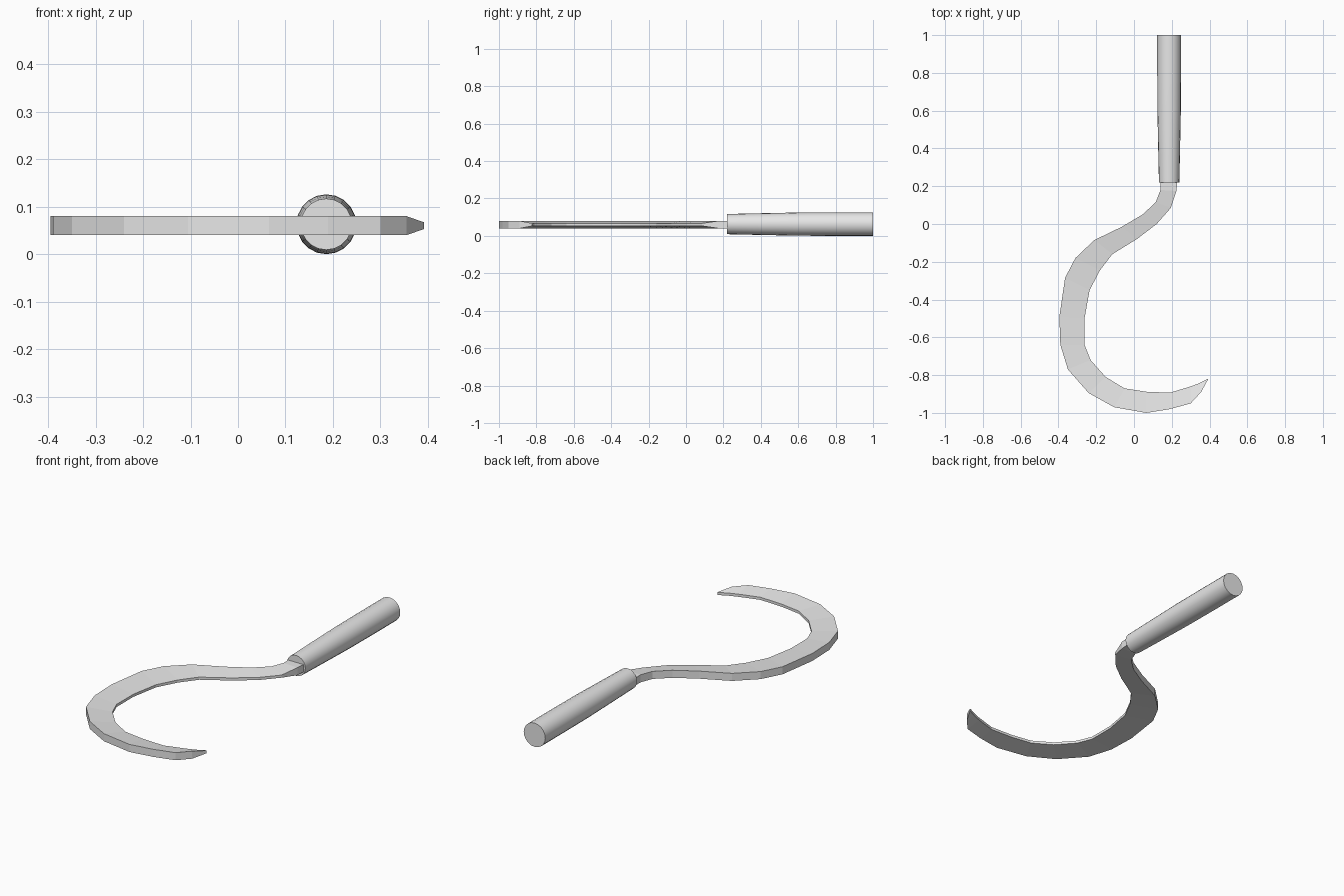
import bpy
import bmesh
from math import cos, sin, tau, radians

cube = bpy.data.objects.get("Cube")
if cube:
    bpy.data.objects.remove(cube, do_unlink=True)

grey = bpy.data.materials.new("plain grey")
grey.use_nodes = True
grey.diffuse_color = (0.8, 0.8, 0.8, 1)
grey.node_tree.nodes["Principled BSDF"].inputs["Base Color"].default_value = (0.8, 0.8, 0.8, 1)


def loft(name, rings):
    """Skin a closed solid through equal-sized rings of points."""
    bm = bmesh.new()
    loops = [[bm.verts.new(p) for p in ring] for ring in rings]
    n = len(loops[0])
    for a, b in zip(loops, loops[1:]):
        for i in range(n):
            j = (i + 1) % n
            bm.faces.new((a[i], a[j], b[j], b[i]))
    bm.faces.new(loops[0])
    bm.faces.new(loops[-1])
    bmesh.ops.remove_doubles(bm, verts=bm.verts, dist=0.0001)
    bmesh.ops.recalc_face_normals(bm, faces=bm.faces)
    mesh = bpy.data.meshes.new(name)
    bm.to_mesh(mesh)
    bm.free()
    mesh.materials.append(grey)
    obj = bpy.data.objects.new(name, mesh)
    bpy.context.collection.objects.link(obj)
    return obj


# Blade: paired points on the thick back and the thin cutting edge
back = [(.14, .24), (.14, .18), (.115, .115), (.045, .05), (-.065, -.015),
        (-.21, -.085), (-.31, -.18), (-.365, -.285), (-.395, -.49),
        (-.39, -.64), (-.35, -.77), (-.24, -.895), (-.105, -.97),
        (.065, -1), (.19, -.98), (.3, -.95), (.355, -.89), (.392, -.823)]
edge = [(.23, .24), (.225, .175), (.195, .085), (.12, 0), (.015, -.08),
        (-.115, -.16), (-.18, -.245), (-.235, -.35), (-.262, -.5),
        (-.262, -.64), (-.23, -.72), (-.15, -.81), (-.05, -.87),
        (.065, -.888), (.19, -.893), (.3, -.86), (.345, -.843), (.39, -.82)]
MID, THICK, THIN = 0.06, 0.02, 0.007
sections = []
for i, (b, e) in enumerate(zip(back, edge)):
    hb = THIN if i == len(back) - 1 else THICK   # the tip is thin all round
    he = THICK if i < 2 else THIN                # the shank is square
    sections.append([(*b, MID - hb), (*e, MID - he), (*e, MID + he), (*b, MID + hb)])
loft("blade", sections)

# Handle: round grip narrowing towards the blade
SIDES = 20
grip = [(0.22, 0.054), (0.40, 0.058), (0.60, 0.062), (0.80, 0.063), (1.0, 0.063)]
handle = loft("handle", [
    [(0.186 + r * cos(tau * k / SIDES), y, 0.063 + r * sin(tau * k / SIDES))
     for k in range(SIDES)] for y, r in grip])

bpy.ops.object.select_all(action="DESELECT")
handle.select_set(True)
bpy.context.view_layer.objects.active = handle
bpy.ops.object.shade_smooth_by_angle(angle=radians(35))
